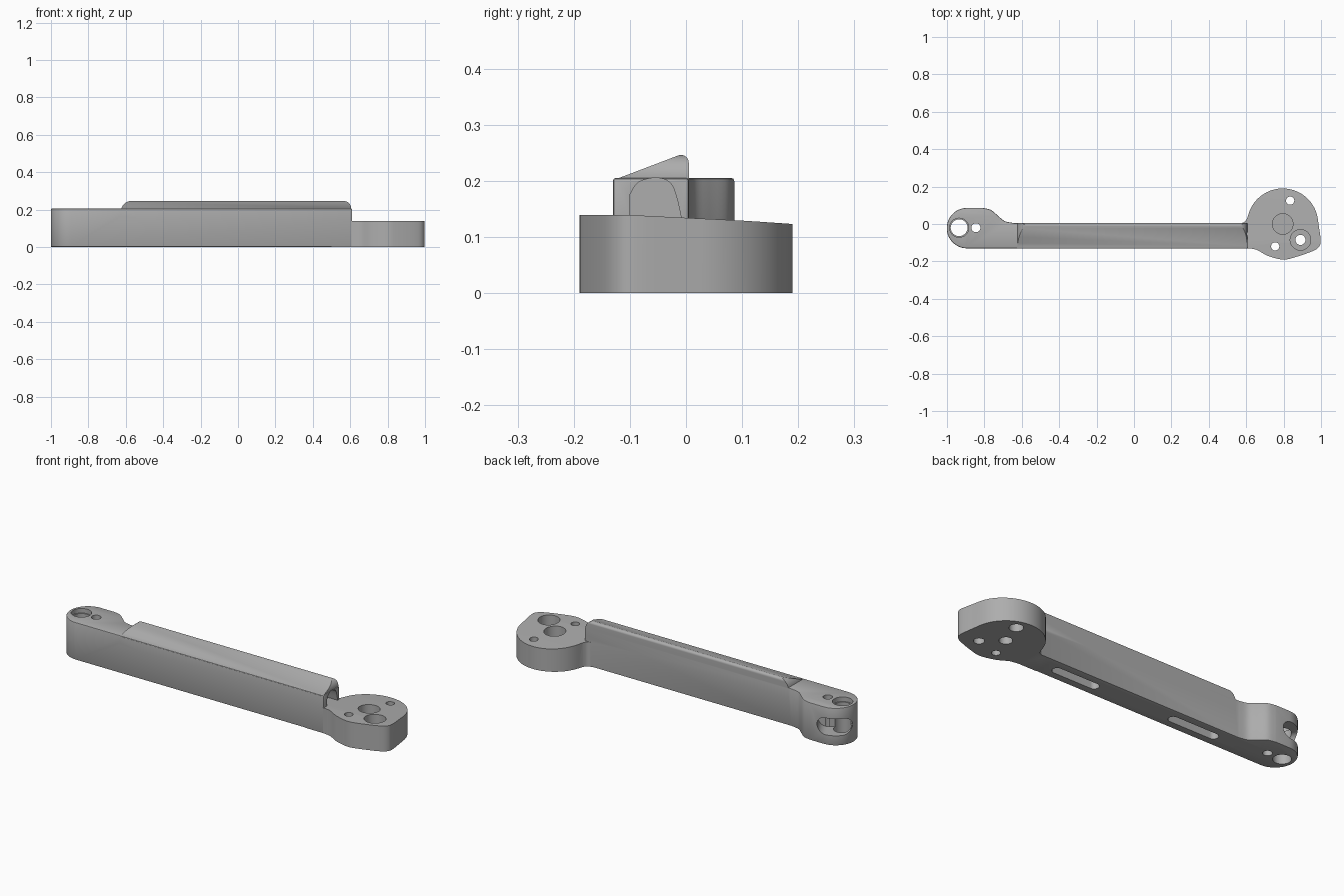
import bpy, bmesh, math
from mathutils import Vector, Matrix

if "Cube" in bpy.data.objects:
    bpy.data.objects.remove(bpy.data.objects["Cube"], do_unlink=True)

grey = bpy.data.materials.new("satin grey")
grey.use_nodes = True
GREY = (0.42, 0.42, 0.42, 1)
grey.diffuse_color = GREY
grey.node_tree.nodes["Principled BSDF"].inputs["Base Color"].default_value = GREY


def arc(cx, cy, r, a0, a1, n=24):
    angles = [math.radians(a0 + (a1 - a0) * i / n) for i in range(n + 1)]
    return [(cx + r * math.cos(a), cy + r * math.sin(a)) for a in angles]


def spline(pts, n=5):
    """Smooth open curve through a few points."""
    p = [Vector(q) for q in [pts[0]] + list(pts) + [pts[-1]]]
    out = []
    for a, b, c, d in zip(p, p[1:], p[2:], p[3:]):
        for i in range(n):
            t = i / n
            out.append(tuple(0.5 * (2 * b + (c - a) * t + (2 * a - 5 * b + 4 * c - d) * t * t
                                    + (3 * b - a - 3 * c + d) * t ** 3)))
    return out + [tuple(pts[-1])]


def stadium(u0, u1, v, r):
    return arc(u1 - r, v, r, -90, 90) + arc(u0 + r, v, r, 90, 270)


def prism(name, pts, axis, lo, hi):
    """Extrude a closed 2D profile along one axis."""
    place = {"x": lambda u, v, w: (w, u, v),
             "y": lambda u, v, w: (u, w, v),
             "z": lambda u, v, w: (u, v, w)}[axis]
    bm = bmesh.new()
    face = bm.faces.new([bm.verts.new(place(u, v, lo)) for u, v in pts])
    new = bmesh.ops.extrude_face_region(bm, geom=[face])["geom"]
    shift = Vector(place(0, 0, hi - lo))
    bmesh.ops.translate(bm, vec=shift, verts=[g for g in new if isinstance(g, bmesh.types.BMVert)])
    bmesh.ops.remove_doubles(bm, verts=bm.verts, dist=1e-5)
    bmesh.ops.recalc_face_normals(bm, faces=bm.faces)
    mesh = bpy.data.meshes.new(name)
    bm.to_mesh(mesh)
    bm.free()
    mesh.materials.append(grey)
    obj = bpy.data.objects.new(name, mesh)
    bpy.context.collection.objects.link(obj)
    return obj


def combine(target, tool, operation):
    mod = target.modifiers.new(operation, "BOOLEAN")
    mod.operation, mod.solver, mod.object = operation, "EXACT", tool
    bpy.context.view_layer.objects.active = target
    bpy.ops.object.modifier_apply(modifier=mod.name)
    bpy.data.objects.remove(tool, do_unlink=True)


def drill(target, x, y, r, lo, hi):
    combine(target, prism("drill", arc(x, y, r, 0, 360, 40), "z", lo, hi), "DIFFERENCE")


FRONT, BACK, DECK = -0.13, 0.005, 0.205
EYE_X, EYE_Y, EYE_R = -0.893, -0.022, 0.108

# Straight arm with the rounded eye at its left end
outline = ([(0.61, BACK), (0.61, FRONT)] + arc(EYE_X, EYE_Y, EYE_R, 270, 90, 40)
           + spline([(-0.81, 0.086), (-0.765, 0.075), (-0.725, 0.042), (-0.69, 0.015), (-0.64, BACK)]))
arm = prism("lever_arm", outline, "z", 0, DECK)
bev = arm.modifiers.new("edge", "BEVEL")
bev.width, bev.segments, bev.angle_limit = 0.005, 2, math.radians(60)
bev.limit_method = "ANGLE"
bpy.context.view_layer.objects.active = arm
bpy.ops.object.modifier_apply(modifier=bev.name)

# Sloping ridge along the top, with rounded ends
section = [(BACK, 0.15), (FRONT, 0.15), (FRONT, 0.201)] + arc(-0.009, 0.232, 0.014, 110, 0, 10)
ridge = prism("ridge", section, "x", -0.64, 0.61)
side = ([(-0.63, 0.1), (0.605, 0.1)] + arc(0.565, 0.206, 0.04, 0, 90, 10)
        + arc(-0.57, 0.19, 0.056, 90, 165, 10))
combine(ridge, prism("ridge_ends", side, "y", -0.3, 0.3), "INTERSECT")
combine(arm, ridge, "UNION")

# Broad pivot head on the right, its top falling away to the back
head_outline = ([(0.5, -0.02), (0.5, -0.129)]
                + spline([(0.6, -0.129), (0.655, -0.138), (0.715, -0.17), (0.795, -0.19),
                          (0.86, -0.178), (0.955, -0.145), (0.99, -0.12), (0.998, -0.085),
                          (0.988, -0.01)])
                + arc(0.795, 0, 0.19, 8, 163, 40)
                + spline([(0.605, 0.03), (0.592, 0.012), (0.57, 0.004)]))
head = prism("pivot_head", head_outline, "z", 0, 0.16)
slope = [(-0.3, -0.1), (0.3, -0.1), (0.3, 0.116)] + spline(
    [(0.19, 0.123), (0.1, 0.129), (0, 0.134), (-0.1, 0.139)], 3) + [(-0.3, 0.139)]
combine(head, prism("slope", slope, "x", 0.3, 1.2), "INTERSECT")

# Arched pocket in the end of the arm, above the head
arch = [(-0.1, 0.132)] + spline([(-0.1, 0.175), (-0.085, 0.197), (-0.055, 0.205),
                                 (-0.03, 0.198), (-0.018, 0.175), (-0.008, 0.132)])
combine(arm, prism("pocket", arch, "x", 0.53, 0.7), "DIFFERENCE")
combine(arm, head, "UNION")

# Head holes: stepped seat, blind centre bearing seats, two pins
drill(arm, 0.795, 0, 0.055, 0.07, 0.3)
drill(arm, 0.795, 0, 0.033, -0.1, 0.05)
drill(arm, 0.89, -0.085, 0.055, 0.08, 0.3)
drill(arm, 0.89, -0.085, 0.027, -0.1, 0.2)
drill(arm, 0.835, 0.125, 0.022, -0.1, 0.3)
drill(arm, 0.835, 0.125, 0.035, -0.1, 0.05)
drill(arm, 0.755, -0.12, 0.022, -0.1, 0.3)

# Eye holes
drill(arm, -0.935, -0.02, 0.045, -0.1, 0.3)
drill(arm, -0.935, -0.02, 0.051, 0.18, 0.3)
drill(arm, -0.845, -0.02, 0.024, -0.1, 0.3)

# Rounded slot in the outer back corner of the eye
slot = prism("eye_slot", stadium(-0.088, 0.088, 0.1, 0.046), "y", 0.0, 0.3)
slot.data.transform(Matrix.Translation((EYE_X, EYE_Y, 0)) @ Matrix.Rotation(math.radians(30), 4, "Z"))
combine(arm, slot, "DIFFERENCE")

# Two long pockets in the underside
for x0, x1 in ((0.17, 0.45), (-0.57, -0.27)):
    combine(arm, prism("under_pocket", stadium(x0, x1, -0.062, 0.026), "z", -0.1, 0.1), "DIFFERENCE")

bpy.ops.object.select_all(action="DESELECT")
arm.select_set(True)
bpy.context.view_layer.objects.active = arm
bpy.ops.object.shade_smooth_by_angle(angle=math.radians(30))
